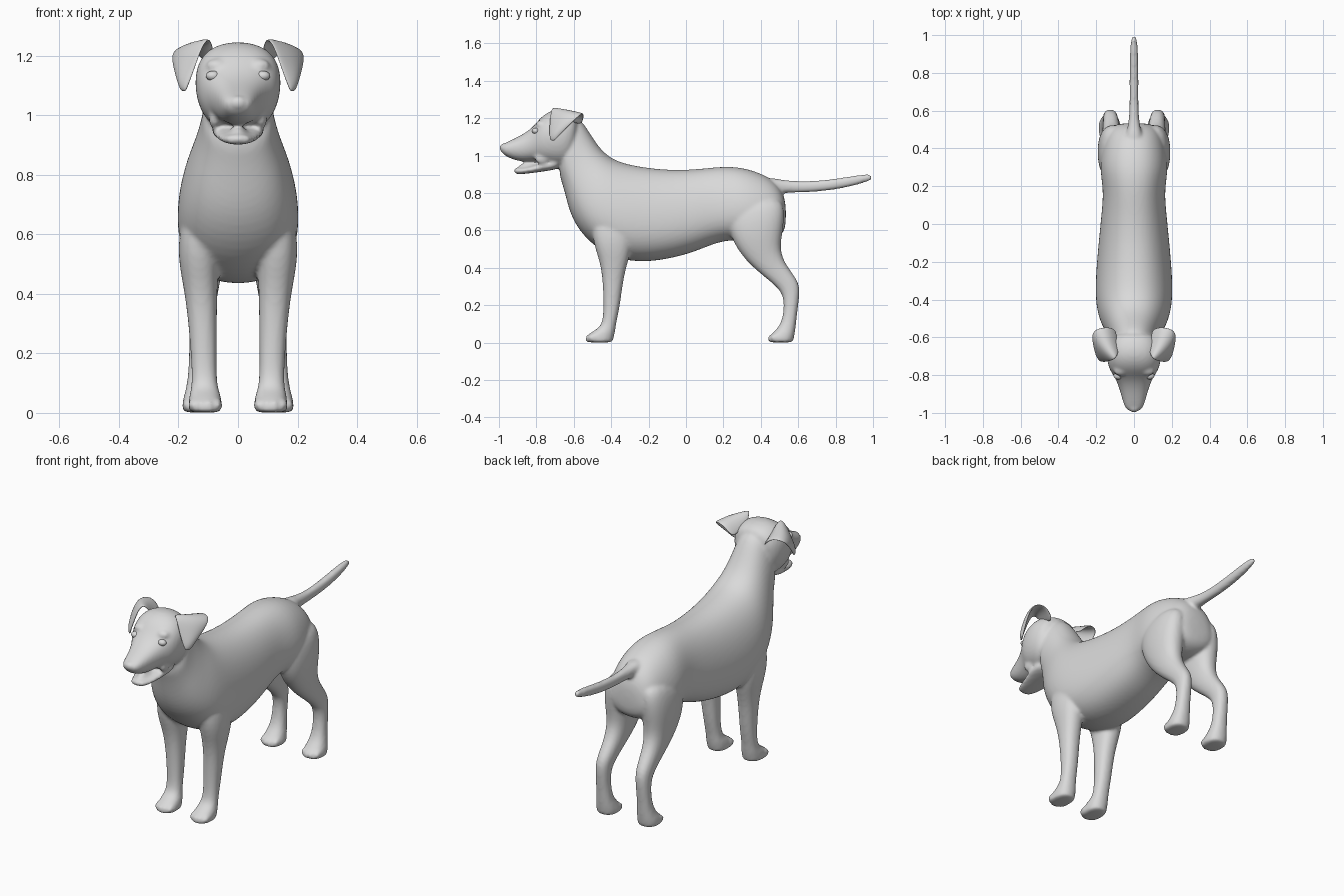
import bpy, bmesh, math
from mathutils import Vector, Matrix

fur = bpy.data.materials.new("plain_grey")
fur.diffuse_color = (0.7, 0.7, 0.7, 1)


def loft(bm, sections, egg=0.0, side=1, n=16):
    """Skin rings given as (y, z) of one edge, (y, z) of the opposite edge, half width, x centre."""
    rings = []
    for ya, za, yb, zb, w, *xc in sections:
        x0 = xc[0] if xc else 0.0
        mid = Vector((0, (ya + yb) / 2, (za + zb) / 2))
        half = Vector((0, (ya - yb) / 2, (za - zb) / 2))
        ring = []
        for i in range(n):
            a = 2 * math.pi * i / n
            c, s = math.cos(a), math.sin(a)
            c = math.copysign(abs(c) ** 0.87, c)
            s = math.copysign(abs(s) ** 0.87, s)
            p = mid + half * s * 1.02
            p.x = side * (x0 + w * 1.02 * c * (1 - egg * s))
            ring.append(bm.verts.new(p))
        rings.append(ring)
    for r0, r1 in zip(rings, rings[1:]):
        for i in range(n):
            j = (i + 1) % n
            bm.faces.new((r0[i], r0[j], r1[j], r1[i]))
    bm.faces.new(rings[0])
    bm.faces.new(rings[-1])


def ball(bm, loc, size):
    m = Matrix.Translation(loc) @ Matrix.Diagonal((*size, 1))
    bmesh.ops.create_uvsphere(bm, u_segments=16, v_segments=10, radius=1, matrix=m)


def finish(name, bm):
    bmesh.ops.recalc_face_normals(bm, faces=bm.faces[:])
    for f in bm.faces:
        f.smooth = True
    me = bpy.data.meshes.new(name)
    bm.to_mesh(me)
    bm.free()
    me.materials.append(fur)
    ob = bpy.data.objects.new(name, me)
    bpy.context.collection.objects.link(ob)
    return ob


def subdivide(ob, levels=2):
    m = ob.modifiers.new("subdivide", 'SUBSURF')
    m.levels = m.render_levels = levels


body = bmesh.new()

# torso and neck: back edge, belly edge, half width
loft(body, [
    (.535, .76, .535, .64, .07), (.50, .84, .52, .57, .13),
    (.43, .895, .43, .54, .162), (.30, .94, .30, .55, .182),
    (.18, .942, .18, .545, .158), (.05, .925, .05, .485, .170),
    (-.10, .922, -.10, .445, .185), (-.25, .94, -.25, .428, .198),
    (-.36, .965, -.40, .455, .203), (-.42, 1.0, -.53, .545, .188),
    (-.47, 1.05, -.61, .66, .155), (-.52, 1.13, -.64, .77, .127),
    (-.56, 1.19, -.66, .85, .117), (-.60, 1.21, -.69, .93, .11)], egg=.15)

# skull and upper muzzle
loft(body, [
    (-.56, 1.20, -.60, .98, .10), (-.62, 1.24, -.64, .94, .138),
    (-.70, 1.252, -.70, .94, .146), (-.77, 1.215, -.77, .955, .132),
    (-.81, 1.16, -.80, .972, .104), (-.86, 1.12, -.86, .966, .080),
    (-.92, 1.09, -.92, .976, .064), (-.97, 1.067, -.965, .998, .050),
    (-.995, 1.05, -.985, 1.015, .032)], egg=-.08)
ball(body, (0, -.972, 1.042), (.032, .028, .024))

# lower jaw and tongue
loft(body, [
    (-.66, 1.0, -.66, .93, .10), (-.77, .965, -.76, .916, .086),
    (-.85, .938, -.85, .903, .064), (-.90, .936, -.90, .900, .046),
    (-.92, .936, -.92, .904, .030)])
ball(body, (0, -.83, .947), (.03, .065, .014))

# tail
loft(body, [
    (.42, .89, .44, .79, .06), (.50, .872, .50, .80, .034),
    (.58, .863, .58, .802, .024), (.68, .863, .68, .805, .023),
    (.80, .876, .80, .818, .024), (.90, .893, .91, .842, .022),
    (.97, .902, .98, .864, .016), (.99, .899, 1.0, .877, .009)])

for s in (-1, 1):
    # front leg: front edge, back edge, half width, x centre
    loft(body, [
        (-.50, .72, -.29, .72, .055, .125), (-.505, .56, -.285, .54, .072, .134),
        (-.465, .45, -.305, .45, .060, .128), (-.445, .35, -.335, .35, .050, .121),
        (-.44, .20, -.352, .20, .043, .115), (-.445, .10, -.375, .10, .041, .113),
        (-.48, .07, -.378, .065, .050, .111), (-.525, .045, -.385, .035, .056, .110),
        (-.54, .012, -.39, .012, .056, .110), (-.535, 0, -.395, 0, .052, .110)], side=s)
    # hind leg
    loft(body, [
        (.23, .76, .50, .79, .065, .095), (.22, .64, .53, .71, .080, .112),
        (.25, .54, .518, .60, .078, .116), (.31, .45, .50, .50, .063, .117),
        (.39, .375, .53, .42, .050, .119), (.48, .305, .59, .345, .042, .122),
        (.525, .25, .613, .29, .037, .126), (.522, .15, .594, .16, .037, .128),
        (.50, .085, .586, .08, .045, .128), (.455, .045, .58, .04, .058, .129),
        (.437, .012, .574, .012, .059, .129), (.44, 0, .57, 0, .055, .129)], side=s)
    # toes
    for x, y in ((.110, -.505), (.129, .470)):
        for k in (-1.5, -.5, .5, 1.5):
            ball(body, (s * (x + k * .027), y + abs(k) * .012, .026), (.017, .04, .024))
    # brow and lip corner
    ball(body, (s * .07, -.775, 1.165), (.04, .03, .025))
    ball(body, (s * .078, -.77, .985), (.02, .04, .03))

dog = finish("body", body)
subdivide(dog)
r = dog.modifiers.new("merge", 'REMESH')
r.mode = 'VOXEL'
r.voxel_size = .009
r.use_smooth_shade = True
sm = dog.modifiers.new("soften", 'SMOOTH')
sm.factor = .5
sm.iterations = 6

# folded ears: rows from the root, over the fold and down to the tip (front edge, back edge)
ear_rows = [((.080, -.670, 1.20), (.095, -.555, 1.16)),
            ((.092, -.712, 1.268), (.150, -.540, 1.228)),
            ((.118, -.725, 1.235), (.220, -.560, 1.222)),
            ((.142, -.730, 1.165), (.222, -.605, 1.180)),
            ((.165, -.730, 1.105), (.200, -.670, 1.115)),
            ((.176, -.722, 1.080), (.188, -.702, 1.080))]
for s, side in ((-1, "right"), (1, "left")):
    bm = bmesh.new()
    grid = []
    for i, (a, b) in enumerate(ear_rows):
        row = []
        for t in (0, .33, .67, 1):
            p = Vector(a).lerp(Vector(b), t)
            bulge = math.sin(math.pi * t) * (.014 if 0 < i < 5 else 0)
            row.append(bm.verts.new((s * (p.x + bulge), p.y - bulge * .5, p.z + bulge * .3)))
        grid.append(row)
    for r0, r1 in zip(grid, grid[1:]):
        for j in range(3):
            bm.faces.new((r0[j], r0[j + 1], r1[j + 1], r1[j]))
    ear = finish(side + "_ear", bm)
    th = ear.modifiers.new("thickness", 'SOLIDIFY')
    th.thickness = .012
    th.offset = 0
    subdivide(ear)

    # eyes
    bm = bmesh.new()
    ball(bm, (s * .084, -.803, 1.132), (.024, .020, .017))
    finish(side + "_eye", bm)
